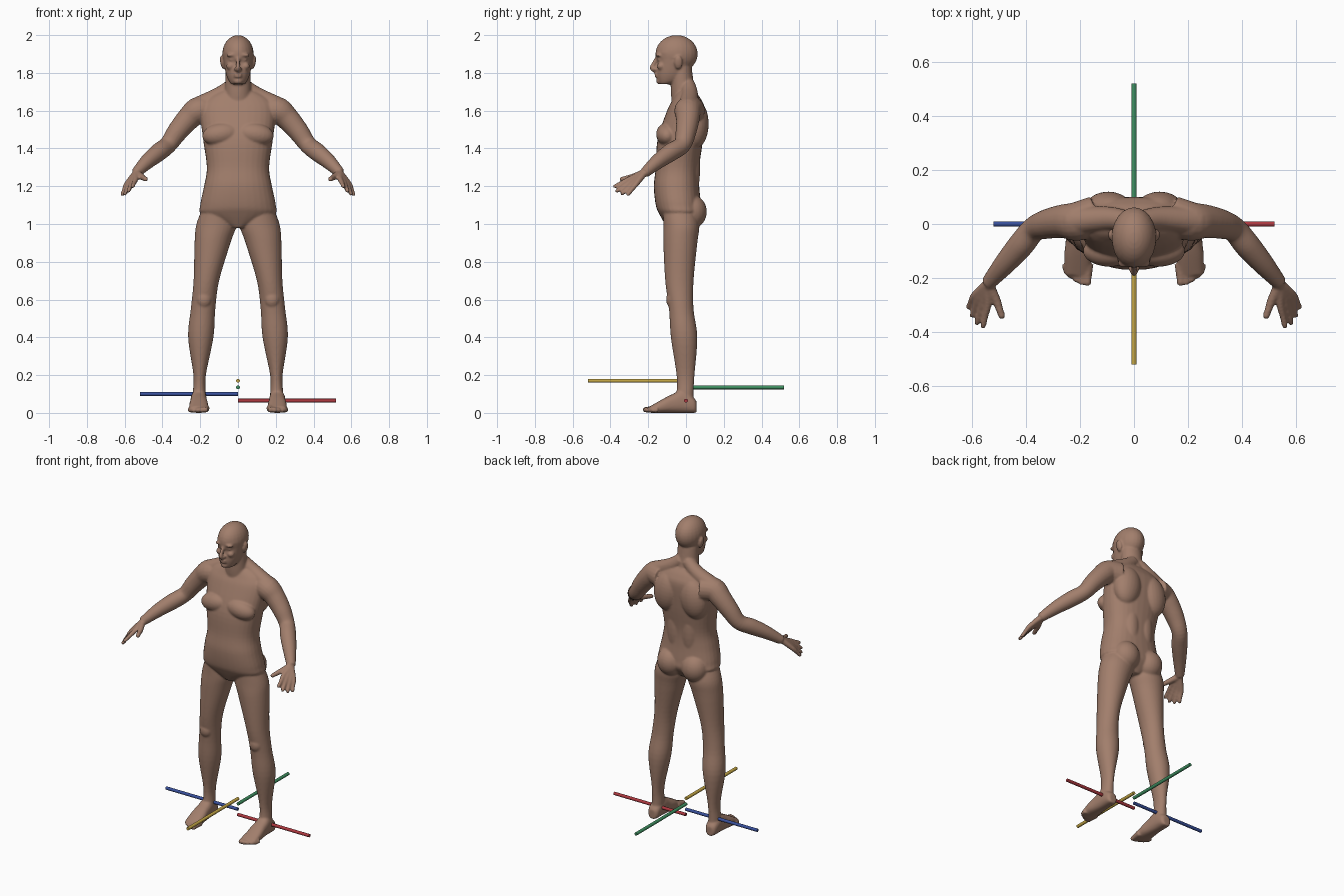
import bpy, bmesh, math
from mathutils import Vector, Matrix

cube = bpy.data.objects.get("Cube")
if cube:
    bpy.data.objects.remove(cube)


def material(name, red, green, blue):
    colour = (red, green, blue, 1)
    result = bpy.data.materials.new(name)
    result.use_nodes = True
    result.diffuse_color = colour
    shader = result.node_tree.nodes["Principled BSDF"]
    shader.inputs["Base Color"].default_value = colour
    return result


bm = bmesh.new()


def spline(rows, steps=5):
    """Smooth curve through rows of numbers."""
    rows = [Vector(row) for row in rows]
    last = len(rows) - 1
    curve = []
    for i in range(last):
        start, end = rows[i], rows[i + 1]
        leave = (end - rows[max(i - 1, 0)]) / 2
        arrive = (rows[min(i + 2, last)] - start) / 2
        for step in range(steps):
            t = step / steps
            ease = t * t * (3 - 2 * t)
            curve.append(start + (end - start) * ease
                         + leave * (t * (1 - t) * (1 - t)) - arrive * (t * t * (1 - t)))
    return curve + [rows[-1]]


def loft(rings, power=2.0, sides=32):
    """Closed skin over rings given as centre, half width vector and half depth vector."""
    def bend(value):
        return math.copysign(abs(value) ** (2 / power), value)

    angles = [math.tau * i / sides for i in range(sides)]
    loops = [[bm.verts.new(centre + wide * bend(math.cos(a)) + deep * bend(math.sin(a)))
              for a in angles] for centre, wide, deep in rings]
    for low, high in zip(loops, loops[1:]):
        for i in range(sides):
            j = (i + 1) % sides
            bm.faces.new((low[i], low[j], high[j], high[i]))
    bm.faces.new(loops[0][::-1])
    bm.faces.new(loops[-1])


def stack(rows, side=1, power=2.0):
    """Level rings: height, inner edge, outer edge, front, back."""
    loft([(Vector((side * (inner + outer) / 2, (front + back) / 2, z)),
           Vector(((outer - inner) / 2, 0, 0)), Vector((0, (back - front) / 2, 0)))
          for z, inner, outer, front, back in spline(rows)], power)


def centred(rows, power=2.0):
    """Level rings on the middle line: height, half width, front, back."""
    stack([(z, -half, half, front, back) for z, half, front, back in rows], power=power)


def tube(points, radii, side=1):
    """Round limb through points."""
    flip = Vector((side, 1, 1))
    path = spline([(*point, radius) for point, radius in zip(points, radii)])
    rings = []
    for i, place in enumerate(path):
        along = (path[min(i + 1, len(path) - 1)] - path[max(i - 1, 0)]).to_3d()
        across = along.cross(Vector((.3, .6, .7))).normalized()
        other = along.normalized().cross(across)
        rings.append((place.to_3d() * flip, across * place.w * flip, other * place.w * flip))
    loft(rings, sides=20)


def lump(centre, radii, side=1, tilt=0):
    """Ellipsoid muscle or feature."""
    place = Matrix.Translation(Vector(centre) * Vector((side, 1, 1)))
    turn = Matrix.Rotation(tilt * side, 4, 'Y')
    bmesh.ops.create_uvsphere(bm, u_segments=24, v_segments=16, radius=1,
                              matrix=place @ turn @ Matrix.Diagonal((*radii, 1)))


def digit(root, knuckle, tip, thick, side):
    """Finger or toe that tapers from its root to a rounded tip."""
    near_tip = knuckle.lerp(tip, .9)
    tube([root, knuckle, knuckle.lerp(tip, .5), near_tip, tip],
         [thick * share for share in (1.5, 1.2, 1, .9, .4)], side)


# Torso and neck
centred([(.98, .04, -.1, .03), (1.05, .19, -.14, .08), (1.1, .2, -.16, .08),
         (1.2, .18, -.17, .07), (1.3, .165, -.16, .07), (1.45, .185, -.15, .09),
         (1.6, .2, -.1, .1), (1.66, .17, -.07, .08), (1.7, .1, -.05, .05)], 2.3)
centred([(1.6, .08, -.07, .09), (1.7, .07, -.08, .05), (1.83, .065, -.08, .03)])

# Head: cranium, face, nose, lips, chin
lump((0, -.05, 1.9), (.083, .112, .1))
centred([(1.74, .035, -.14, -.08), (1.76, .05, -.15, -.03), (1.8, .065, -.156, .01),
         (1.87, .078, -.15, .04), (1.91, .08, -.158, .04)], 2.2)
tube([Vector((0, -.15, 1.89)), Vector((0, -.17, 1.85)), Vector((0, -.18, 1.825)),
      Vector((0, -.16, 1.81))], [.008, .011, .013, .011])
for z in (1.78, 1.793):
    lump((0, -.156, z), (.022, .011, .006))
lump((0, -.14, 1.756), (.024, .018, .017))

wrist = Vector((.54, -.22, 1.27))
index_knuckle, small_knuckle = Vector((.54, -.295, 1.24)), Vector((.59, -.265, 1.21))
index_way, small_way = Vector((.2, -.9, -.45)), Vector((.3, -.6, -.75))

for side in (1, -1):
    # Brow, eye, cheek, nostril, ear
    lump((.034, -.145, 1.895), (.028, .017, .009), side, .1)
    lump((.033, -.138, 1.87), (.015, .013, .009), side)
    lump((.04, -.13, 1.835), (.022, .023, .02), side)
    lump((.014, -.163, 1.82), (.009, .011, .008), side)
    lump((.083, -.04, 1.855), (.011, .022, .036), side, .2)

    # Shoulder slope, chest, shoulder blade, back muscle, buttock
    tube([Vector((.02, .01, 1.74)), Vector((.1, .02, 1.68)), Vector((.23, .01, 1.61))],
         [.038, .045, .055], side)
    lump((.09, -.1, 1.475), (.1, .058, .06), side, .15)
    lump((.095, .05, 1.53), (.09, .07, .13), side, -.15)
    lump((.05, .02, 1.3), (.06, .055, .2), side)
    lump((.088, .03, 1.065), (.084, .08, .09), side)

    # Arm
    tube([Vector((.14, .03, 1.6)), Vector((.21, .01, 1.6)), Vector((.26, .01, 1.56)),
          Vector((.32, 0, 1.49)), Vector((.37, -.02, 1.42)), Vector((.42, -.08, 1.38)),
          Vector((.48, -.15, 1.33)), wrist], [.075, .072, .063, .055, .047, .048, .04, .027], side)

    # Hand
    for i, length in enumerate((.1, .11, .1, .08)):
        share = i / 3
        knuckle = index_knuckle.lerp(small_knuckle, share)
        way = index_way.lerp(small_way, share)
        digit(wrist.lerp(knuckle, .1), knuckle, knuckle + way * length, .012, side)
    digit(wrist, Vector((.51, -.28, 1.25)), Vector((.485, -.35, 1.235)), .014, side)

    # Leg with kneecap
    stack([(1.1, .05, .18, -.12, .04), (1, .01, .22, -.12, .07), (.9, .04, .23, -.12, .06),
           (.7, .1, .235, -.11, .04), (.55, .12, .25, -.09, .04), (.4, .13, .264, -.08, .06),
           (.2, .17, .236, -.05, .045), (.1, .17, .24, -.05, .04), (.04, .17, .24, -.06, .045)], side)
    lump((.18, -.075, .6), (.04, .03, .045), side)

    # Foot: distance, half width, top height
    loft([(Vector((side * .208, y, top / 2)), Vector((half, 0, 0)), Vector((0, 0, top / 2)))
          for y, half, top in spline([(.056, .02, .06), (.04, .036, .08), (-.02, .042, .12),
                                      (-.07, .045, .1), (-.12, .05, .075), (-.19, .047, .035)])], 2.5)

    # Toes, shorter and thinner towards the outside
    for i in range(5):
        x, thick = .172 + .02 * i, .015 - .001 * i
        root, tip = Vector((x, -.15, thick * 1.6)), Vector((x, -.228 + .003 * i * i, thick))
        digit(root, root.lerp(tip, .4), tip, thick, side)

# Body: fuse all the parts into one smooth skin
bmesh.ops.recalc_face_normals(bm, faces=bm.faces)
mesh = bpy.data.meshes.new("body")
bm.to_mesh(mesh)
bm.free()
mesh.materials.append(material("skin", .36, .21, .15))
body = bpy.data.objects.new("body", mesh)
bpy.context.collection.objects.link(body)
fuse = body.modifiers.new("fuse", 'REMESH')
fuse.mode = 'VOXEL'
fuse.voxel_size = .006
fuse.use_smooth_shade = True
soften = body.modifiers.new("soften", 'SMOOTH')
soften.iterations = 5

# Direction rods, each a little higher than the one before
rods = (("red", (.42, .04, .05), 'X', 1), ("blue", (.04, .08, .33), 'X', -1),
        ("green", (.05, .28, .12), 'Y', 1), ("yellow", (.55, .38, .06), 'Y', -1))
for i, (name, colour, axis, sign) in enumerate(rods):
    way = Vector((sign, 0, 0)) if axis == 'X' else Vector((0, sign, 0))
    bpy.ops.mesh.primitive_cylinder_add(
        vertices=24, radius=.01, depth=.52, location=way * .26 + Vector((0, 0, .065 + .035 * i)),
        rotation=way.to_track_quat('Z', 'Y').to_euler())
    rod = bpy.context.object
    rod.name = name + "_rod"
    rod.data.materials.append(material(name, *colour))
    bpy.ops.object.shade_smooth_by_angle()
